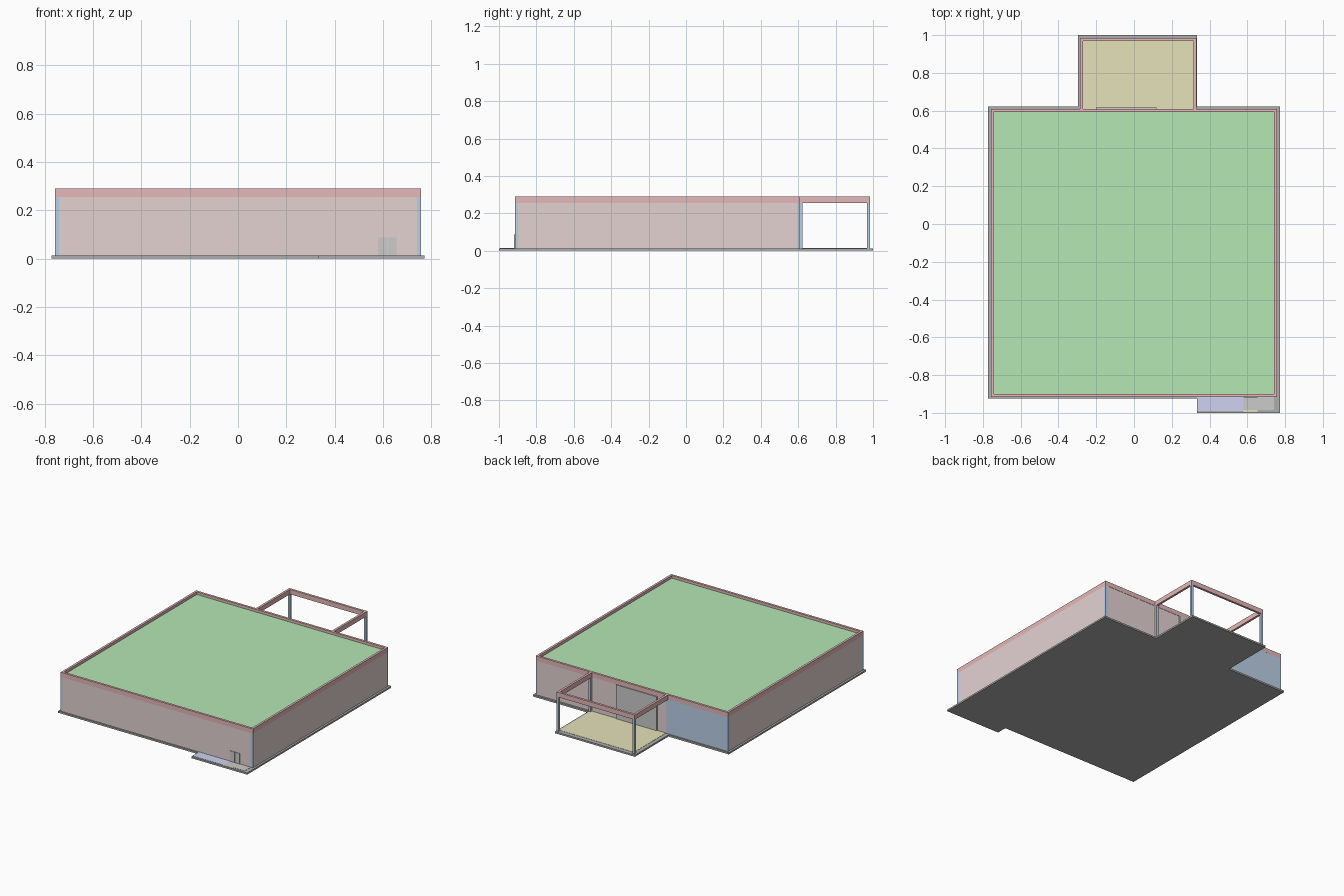
import bpy, bmesh

if "Cube" in bpy.data.objects:
    bpy.data.objects.remove(bpy.data.objects["Cube"])


def material(name, rgb):
    m = bpy.data.materials.new(name)
    m.diffuse_color = (*rgb, 1)
    m.use_nodes = True
    m.node_tree.nodes["Principled BSDF"].inputs["Base Color"].default_value = m.diffuse_color
    return m


WALL = material("pale_pink", (0.78, 0.65, 0.65))
TRIM = material("dusty_red", (0.78, 0.48, 0.48))
BLUE = material("steel_blue", (0.50, 0.63, 0.80))
ROOF = material("roof_green", (0.46, 0.80, 0.46))
DECK = material("deck_yellow", (0.78, 0.76, 0.48))
LILAC = material("ramp_lilac", (0.62, 0.65, 0.87))
DARK = material("slab_grey", (0.42, 0.42, 0.42))


def mesh_object(name, bm, mat):
    mesh = bpy.data.meshes.new(name)
    bmesh.ops.recalc_face_normals(bm, faces=bm.faces)
    bm.to_mesh(mesh)
    bm.free()
    ob = bpy.data.objects.new(name, mesh)
    bpy.context.collection.objects.link(ob)
    if mat:
        mesh.materials.append(mat)
    return ob


def box(name, x, y, z, mat=None):
    bm = bmesh.new()
    bmesh.ops.create_cube(bm, size=1)
    for v in bm.verts:
        v.co = [r[0] if c < 0 else r[1] for c, r in zip(v.co, (x, y, z))]
    return mesh_object(name, bm, mat)


def slab(name, outline, z0, z1, mat=None):
    bm = bmesh.new()
    face = bm.faces.new([bm.verts.new((x, y, z0)) for x, y in outline])
    ext = bmesh.ops.extrude_face_region(bm, geom=[face])["geom"]
    for v in ext:
        if isinstance(v, bmesh.types.BMVert):
            v.co.z = z1
    bm.faces.new([v for v in reversed(face.verts)]) if not face.is_valid else None
    return mesh_object(name, bm, mat)


# main dimensions
L, R, F, B = -0.757, 0.757, -0.915, 0.61      # house outline
PL, PR, PB = -0.285, 0.33, 0.985              # porch outline
T = 0.016                                     # wall and post thickness
Z0, Z1, Z2 = 0.012, 0.255, 0.289              # floor, wall top, trim top

# foundation with porch at the back and entrance strip at the front
slab("foundation", [(-0.772, -0.925), (0.333, -0.925), (0.333, -1.0), (0.772, -1.0),
                    (0.772, 0.622), (0.333, 0.622), (0.333, 1.0), (-0.297, 1.0),
                    (-0.297, 0.622), (-0.772, 0.622)], 0, Z0, DARK)

# walls between the corner posts
box("front_wall", (L + T, R - T), (F, F + T), (Z0, Z1), WALL)
for side, x in (("left", L), ("right", R - T)):
    box(side + "_wall", (x, x + T), (F + T, B - T), (Z0, Z1), WALL)
box("back_wall_right", (PL + T, R - T), (B - T, B - 0.002), (Z0, Z1), WALL)
box("back_wall_left", (L + T, PL), (B - T, B), (Z0, Z1), BLUE)

# corner posts and porch posts
posts = [(L, F), (R - T, F), (L, B - T), (R - T, B - T),
         (PL, B - T), (PR - T, B - 0.002), (PL, PB - T), (PR - T, PB - T)]
for i, (x, y) in enumerate(posts):
    box(f"post_{i + 1}", (x, x + T), (y, y + T), (Z0, Z1), BLUE)

# trim beams around the roof edge
for name, y in (("front", F), ("back", B - T)):
    box(name + "_trim", (L, R), (y, y + T), (Z1, Z2), TRIM)
for name, x in (("left", L), ("right", R - T)):
    box(name + "_trim", (x, x + T), (F + T, B - T), (Z1, Z2), TRIM)

# open porch frame
for name, x in (("left", PL), ("right", PR - T)):
    box(f"porch_{name}_beam", (x, x + T), (B, PB - T), (Z1, Z2), TRIM)
box("porch_back_beam", (PL, PR), (PB - T, PB), (Z1, Z2), TRIM)

# roof panel, set below the trim
box("roof", (L + T, R - T), (F + T, B - T), (Z1, 0.270), ROOF)

# floor finishes
box("porch_floor", (PL + T, PR - 0.008), (B, PB - T), (0.010, 0.0135), DECK)
box("entrance_path", (0.333, 0.58), (-0.99, F - 0.001), (0.010, 0.0135), LILAC)
box("entrance_landing", (0.58, 0.742), (-0.985, F - 0.001), (0.010, 0.0135))
box("landing_edge", (0.58, 0.655), (-0.994, -0.985), (0.010, 0.0135), DECK)

# double front door and wide panel opening to the porch
for name, x in (("left", 0.58), ("right", 0.618)):
    box(f"front_door_{name}", (x, x + 0.037), (F - 0.004, F), (Z0, 0.088))
box("porch_door", (-0.20, 0.12), (B - 0.002, B + 0.006), (Z0, Z1))
